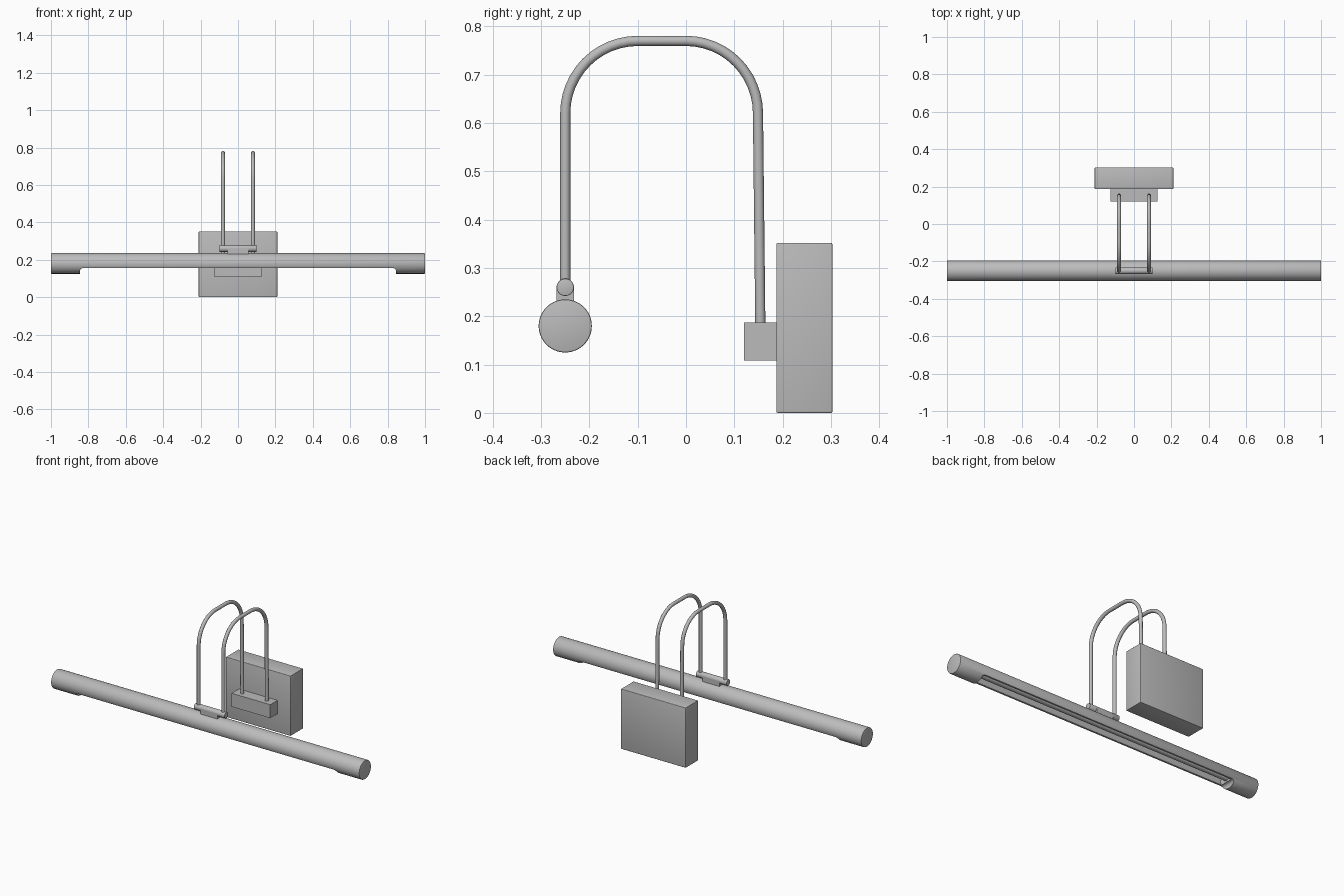
import bpy, math
from mathutils import Vector

if "Cube" in bpy.data.objects:
    bpy.data.objects.remove(bpy.data.objects["Cube"])

metal = bpy.data.materials.new("brushed grey metal")
metal.diffuse_color = (0.5, 0.5, 0.5, 1)
metal.use_nodes = True
metal.node_tree.nodes["Principled BSDF"].inputs["Base Color"].default_value = metal.diffuse_color


def finish(ob, name, smooth=True):
    ob.name = name
    ob.data.materials.clear()
    ob.data.materials.append(metal)
    bpy.ops.object.select_all(action='DESELECT')
    ob.select_set(True)
    bpy.context.view_layer.objects.active = ob
    if smooth:
        bpy.ops.object.shade_smooth_by_angle(angle=math.radians(35))
    return ob


def apply_mod(ob, kind, **settings):
    m = ob.modifiers.new(kind.lower(), kind)
    for k, v in settings.items():
        setattr(m, k, v)
    bpy.context.view_layer.objects.active = ob
    bpy.ops.object.modifier_apply(modifier=m.name)


def rod(name, length, radius, y, z, verts=48, bevel=0.0):
    """Cylinder lying along x."""
    bpy.ops.mesh.primitive_cylinder_add(vertices=verts, radius=radius, depth=length,
                                        location=(0, y, z), rotation=(0, math.pi / 2, 0))
    ob = bpy.context.object
    if bevel:
        apply_mod(ob, 'BEVEL', width=bevel, segments=2, limit_method='ANGLE',
                  angle_limit=math.radians(40))
    return finish(ob, name)


def box(name, lo, hi, bevel=0.0):
    lo, hi = Vector(lo), Vector(hi)
    bpy.ops.mesh.primitive_cube_add(size=1, location=(lo + hi) / 2)
    ob = bpy.context.object
    ob.scale = hi - lo
    bpy.ops.object.transform_apply(location=False, rotation=False, scale=True)
    if bevel:
        apply_mod(ob, 'BEVEL', width=bevel, segments=3)
    return finish(ob, name)


def cut(ob, cutter):
    apply_mod(ob, 'BOOLEAN', operation='DIFFERENCE', object=cutter, solver='EXACT')
    bpy.data.objects.remove(cutter)


LY, LZ = -0.25, 0.18   # lamp tube axis

# Lamp housing: tube with an open underside and a hollow inside
housing = rod("lamp_housing", 2.0, 0.055, LY, LZ, 64, 0.003)
cut(housing, box("opening_cutter", (-0.845, -0.35, 0.06), (0.845, -0.15, 0.155), 0.015))
cut(housing, rod("cavity_cutter", 1.66, 0.046, LY, LZ))
finish(housing, "lamp_housing")

# Light tube inside the housing
rod("light_tube", 1.68, 0.018, LY, 0.182, 24)

# Hinge on top of the housing
rod("hinge_bar", 0.2, 0.018, LY, 0.26, 32, 0.002)
box("hinge_block", (-0.055, LY - 0.018, 0.225), (0.055, LY + 0.018, 0.26))

# Wall box and the bracket holding the arms
box("wall_box", (-0.21, 0.187, 0.0), (0.21, 0.303, 0.352), 0.003)
box("arm_bracket", (-0.125, 0.12, 0.108), (0.125, 0.19, 0.187))

# Pair of arched arms
path = [(LY, 0.26)]
steps = 12
for i in range(steps + 1):
    a = math.pi - i * math.pi / 2 / steps
    path.append((-0.1 + 0.15 * math.cos(a), 0.62 + 0.15 * math.sin(a)))
for i in range(steps + 1):
    a = math.pi / 2 - i * math.pi / 2 / steps
    path.append((0.149 * math.cos(a), 0.62 + 0.15 * math.sin(a)))
path.append((0.154, 0.17))

for side, x in (("left", -0.08), ("right", 0.08)):
    curve = bpy.data.curves.new("arm_path", 'CURVE')
    curve.dimensions = '3D'
    curve.bevel_depth = 0.0105
    curve.bevel_resolution = 4
    curve.use_fill_caps = True
    spline = curve.splines.new('POLY')
    spline.points.add(len(path) - 1)
    for p, (y, z) in zip(spline.points, path):
        p.co = (x, y, z, 1)
    arm = bpy.data.objects.new(side + "_arm", curve)
    bpy.context.collection.objects.link(arm)
    bpy.ops.object.select_all(action='DESELECT')
    arm.select_set(True)
    bpy.context.view_layer.objects.active = arm
    bpy.ops.object.convert(target='MESH')
    finish(bpy.context.object, side + "_arm")
